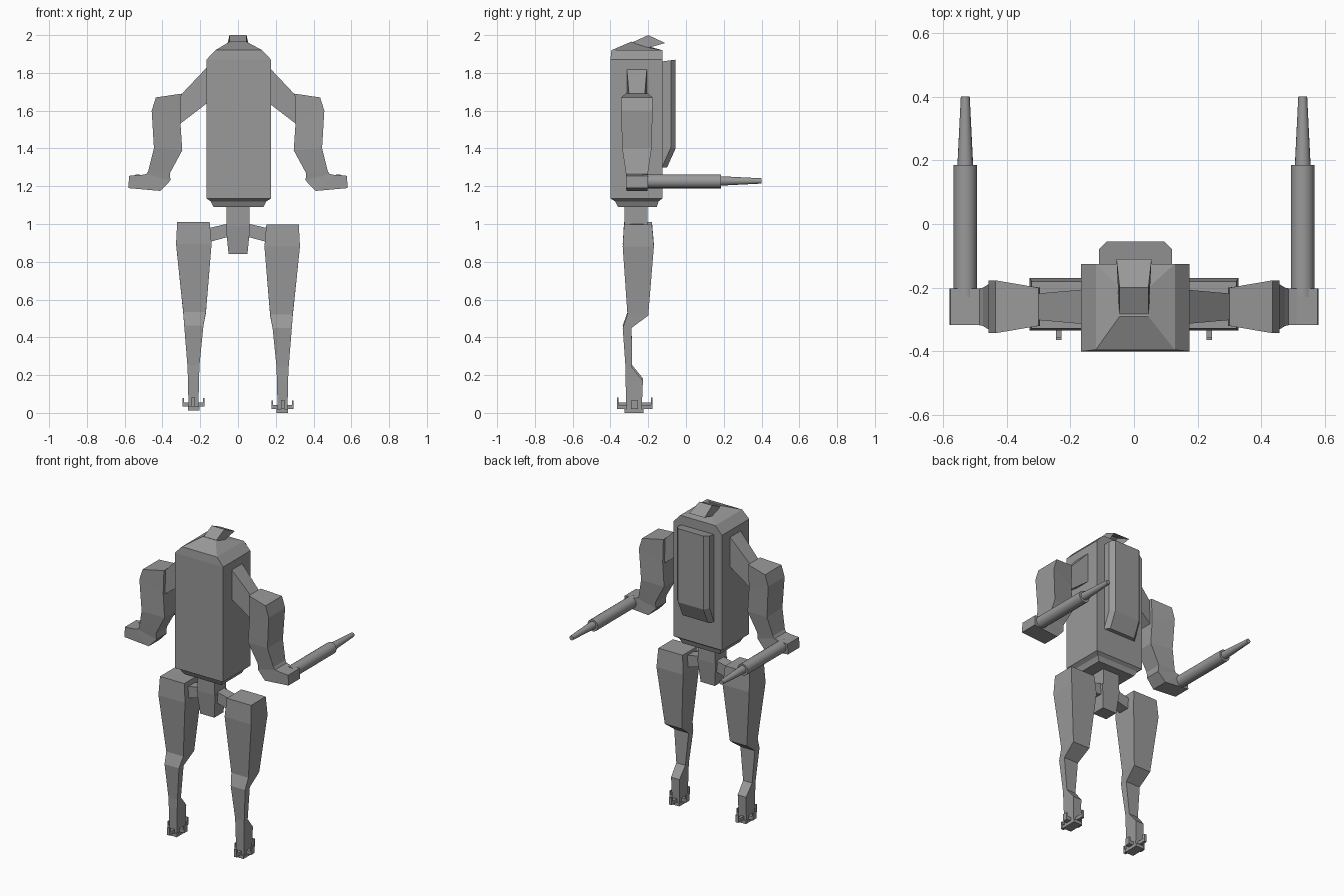
import bpy, bmesh, math
from mathutils import Matrix, Vector

default_cube = bpy.data.objects.get("Cube")
if default_cube:
    bpy.data.objects.remove(default_cube, do_unlink=True)

grey = bpy.data.materials.new("plain grey")
grey.use_nodes = True
grey.diffuse_color = (0.32, 0.32, 0.32, 1)
grey.node_tree.nodes["Principled BSDF"].inputs["Base Color"].default_value = grey.diffuse_color


def finish(name, bm, side=1, lift=0):
    """Turn a bmesh into an object, optionally mirrored in x and lifted."""
    for vert in bm.verts:
        vert.co.x *= side
        vert.co.z += lift
    bmesh.ops.recalc_face_normals(bm, faces=bm.faces[:])
    mesh = bpy.data.meshes.new(name)
    bm.to_mesh(mesh)
    bm.free()
    mesh.materials.append(grey)
    obj = bpy.data.objects.new(name, mesh)
    bpy.context.collection.objects.link(obj)
    return obj


def loft(name, rings, side=1, lift=0):
    """Skin a list of matching point rings and cap both ends."""
    bm = bmesh.new()
    loops = [[bm.verts.new(p) for p in ring] for ring in rings]
    for low, high in zip(loops, loops[1:]):
        for i in range(len(low)):
            j = (i + 1) % len(low)
            bm.faces.new((low[i], low[j], high[j], high[i]))
    bm.faces.new(loops[0])
    bm.faces.new(loops[-1])
    return finish(name, bm, side, lift)


def level(z, x0, x1, y0, y1):
    """Horizontal rectangular ring."""
    return [(x0, y0, z), (x1, y0, z), (x1, y1, z), (x0, y1, z)]


def slanted(inner, outer, half_in, half_out, y=-0.26):
    """Ring across a limb, from an inner (x, z) to an outer (x, z) edge."""
    (xi, zi), (xo, zo) = inner, outer
    return [(xi, y - half_in, zi), (xo, y - half_out, zo),
            (xo, y + half_out, zo), (xi, y + half_in, zi)]


def box(name, x0, x1, y0, y1, z0, z1, side=1, lift=0):
    return loft(name, [level(z0, x0, x1, y0, y1), level(z1, x0, x1, y0, y1)], side, lift)


def barrel(name, x, z, y0, y1, r0, r1, side):
    """Round tube pointing to the rear."""
    bm = bmesh.new()
    place = Matrix.Translation(Vector((x, (y0 + y1) / 2, z))) @ Matrix.Rotation(-math.pi / 2, 4, 'X')
    bmesh.ops.create_cone(bm, cap_ends=True, segments=16, radius1=r0, radius2=r1,
                          depth=y1 - y0, matrix=place)
    obj = finish(name, bm, side)
    bpy.ops.object.select_all(action='DESELECT')
    obj.select_set(True)
    bpy.context.view_layer.objects.active = obj
    bpy.ops.object.shade_smooth_by_angle(angle=math.radians(35))


# Torso with chamfered shoulders and a raised roof
roof = [(-0.045, -0.29, 1.965), (0.045, -0.29, 1.965), (0.045, -0.2, 1.935), (-0.045, -0.2, 1.935)]
loft("torso", [
    level(1.09, -0.13, 0.135, -0.36, -0.155),
    level(1.12, -0.145, 0.15, -0.375, -0.145),
    level(1.135, -0.167, 0.175, -0.4, -0.125),
    level(1.87, -0.167, 0.175, -0.4, -0.125),
    level(1.92, -0.12, 0.128, -0.395, -0.125),
    roof])

# Hood over the roof, open at the rear
bm = bmesh.new()
profile = [(0.045, -0.31, 1.95), (0.045, -0.2, 2.0), (0.055, -0.11, 1.958), (0.045, -0.21, 1.93)]
sides = [[bm.verts.new((s * x, y, z)) for x, y, z in profile] for s in (-1, 1)]
for corners in sides:
    bm.faces.new(corners)
for i in range(2):
    bm.faces.new((sides[0][i], sides[0][i + 1], sides[1][i + 1], sides[1][i]))
finish("hood", bm)

# Backpack with chamfered rear edges and a sloped underside
bm = bmesh.new()
outline = [(-0.13, 1.86), (-0.055, 1.87), (-0.055, 1.4), (-0.1, 1.3), (-0.13, 1.3)]
ends = [[bm.verts.new((x, y, z)) for y, z in outline] for x in (-0.11, 0.12)]
for corners in ends:
    bm.faces.new(corners)
for i in range(len(outline)):
    j = (i + 1) % len(outline)
    bm.faces.new((ends[0][i], ends[0][j], ends[1][j], ends[1][i]))
rear_edges = [e for e in bm.edges if all(v.co.y > -0.11 for v in e.verts)
              and abs(e.verts[0].co.x - e.verts[1].co.x) < 0.01]
bmesh.ops.bevel(bm, geom=rear_edges, offset=0.025, segments=1, affect='EDGES')
finish("backpack", bm)

# Waist column and tapered pelvis
box("waist", -0.06, 0.06, -0.325, -0.205, 0.99, 1.1)
loft("pelvis", [level(0.84, -0.05, 0.05, -0.31, -0.22),
                level(0.99, -0.065, 0.065, -0.325, -0.205)])

for side, label, lift in ((1, "left", 0), (-1, "right", 0.013)):
    # Shoulder strut and bent arm ending in a fist
    loft(label + "_shoulder", [
        slanted((0.15, 1.65), (0.15, 1.845), 0.055, 0.055),
        slanted((0.32, 1.52), (0.32, 1.665), 0.04, 0.04)], side)
    loft(label + "_arm", [
        slanted((0.3, 1.69), (0.435, 1.67), 0.06, 0.083),
        slanted((0.305, 1.54), (0.457, 1.6), 0.06, 0.083),
        slanted((0.295, 1.39), (0.445, 1.4), 0.06, 0.078),
        slanted((0.36, 1.27), (0.475, 1.28), 0.055, 0.06),
        slanted((0.358, 1.23), (0.485, 1.265), 0.05, 0.058),
        slanted((0.41, 1.175), (0.51, 1.26), 0.055, 0.058),
        slanted((0.58, 1.19), (0.577, 1.255), 0.058, 0.058)], side)
    barrel(label + "_barrel", 0.53, 1.226, -0.23, 0.185, 0.037, 0.037, side)
    barrel(label + "_muzzle", 0.53, 1.228, 0.18, 0.4, 0.025, 0.014, side)

    # Hip strut
    loft(label + "_hip", [
        slanted((0.04, 0.935), (0.04, 1.005), 0.035, 0.035),
        slanted((0.17, 0.9), (0.17, 0.975), 0.035, 0.035)], side)

    # Leg with a forward knee and a heel bulge
    loft(label + "_leg", [
        level(0.005, 0.21, 0.262, -0.315, -0.235),
        level(0.17, 0.206, 0.265, -0.32, -0.228),
        level(0.24, 0.204, 0.268, -0.32, -0.285),
        level(0.45, 0.183, 0.285, -0.335, -0.288),
        [(0.17, -0.31, 0.52), (0.29, -0.31, 0.52), (0.29, -0.2, 0.515), (0.17, -0.2, 0.515)],
        level(0.88, 0.14, 0.328, -0.335, -0.17),
        level(0.998, 0.15, 0.322, -0.328, -0.18)], side, lift)

    # Cross-shaped foot with upturned claws
    box(label + "_toe_bar_x", 0.178, 0.295, -0.29, -0.255, 0.02, 0.042, side, lift)
    box(label + "_toe_bar_y", 0.227, 0.245, -0.365, -0.178, 0.02, 0.042, side, lift)
    box(label + "_sole", 0.205, 0.266, -0.325, -0.225, 0, 0.02, side, lift)
    for i, x in enumerate((0.178, 0.287)):
        box(f"{label}_side_claw_{i}", x, x + 0.008, -0.29, -0.255, 0.02, 0.066, side, lift)
    for i, y in enumerate((-0.365, -0.186)):
        box(f"{label}_end_claw_{i}", 0.227, 0.245, y, y + 0.008, 0.02, 0.068, side, lift)
